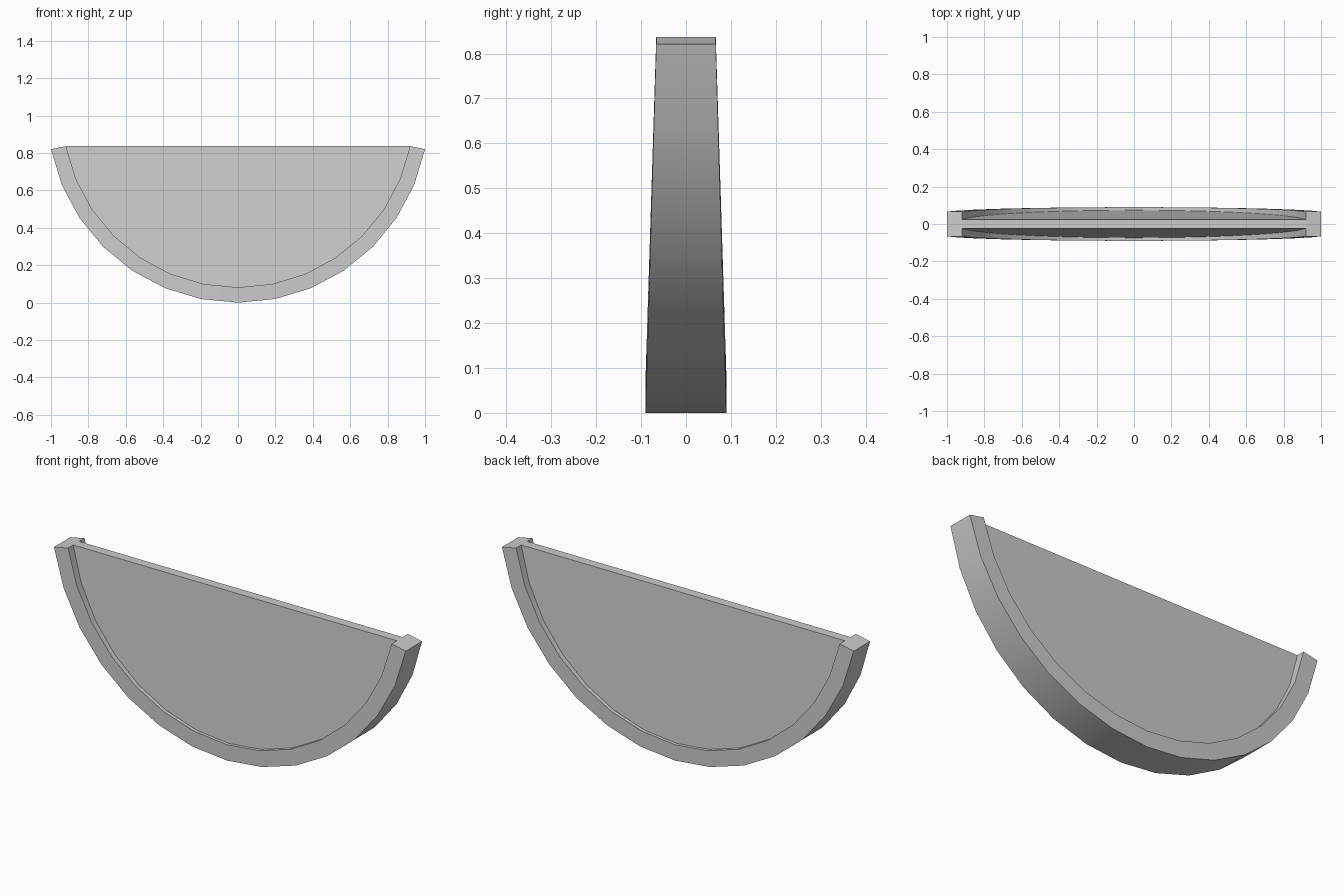
import bpy, bmesh
from math import sin, cos, radians

cube = bpy.data.objects.get("Cube")
if cube:
    bpy.data.objects.remove(cube, do_unlink=True)

R_OUT, R_IN = 1.0196, 0.938
ANGLES = [radians(11.25 * i) for i in range(-7, 8)]
TOP = R_OUT - R_IN * cos(ANGLES[0])

grey = bpy.data.materials.new("plain grey")
grey.use_nodes = True
grey.diffuse_color = (0.6, 0.6, 0.6, 1)
grey.node_tree.nodes["Principled BSDF"].inputs["Base Color"].default_value = (0.6, 0.6, 0.6, 1)


def arc_point(radius, a):
    return radius * sin(a), R_OUT - radius * cos(a)


def finish(bm, name, angle):
    bmesh.ops.recalc_face_normals(bm, faces=bm.faces)
    mesh = bpy.data.meshes.new(name)
    bm.to_mesh(mesh)
    bm.free()
    mesh.materials.append(grey)
    obj = bpy.data.objects.new(name, mesh)
    bpy.context.collection.objects.link(obj)
    bpy.ops.object.select_all(action='DESELECT')
    obj.select_set(True)
    bpy.context.view_layer.objects.active = obj
    bpy.ops.object.shade_smooth_by_angle(angle=radians(angle))


# Curved rim: rectangular section, widest at the bottom of the arc
bm = bmesh.new()
rings = []
for a in ANGLES:
    half = 0.09 - 0.029 * arc_point(R_OUT, a)[1]
    corners = ((R_OUT, -half), (R_OUT, half), (R_IN, half), (R_IN, -half))
    ring = []
    for radius, y in corners:
        x, z = arc_point(radius, a)
        ring.append(bm.verts.new((x, y, z)))
    rings.append(ring)
for r, s in zip(rings, rings[1:]):
    for k in range(4):
        n = (k + 1) % 4
        bm.faces.new((r[k], r[n], s[n], s[k]))
bm.faces.new(rings[0])
bm.faces.new(rings[-1])
finish(bm, "curved_rim", 30)

# Recessed panel: wedge that thins towards its straight top edge
bm = bmesh.new()
sides = []
for sign in (-1, 1):
    loop = []
    for a in ANGLES:
        x, z = arc_point(R_IN, a)
        half = 0.024 + 0.066 * (TOP - z)
        loop.append(bm.verts.new((x, sign * half, z)))
    bm.faces.new(loop)
    sides.append(loop)
front, back = sides
for i in range(len(front)):
    j = (i + 1) % len(front)
    bm.faces.new((front[i], front[j], back[j], back[i]))
finish(bm, "recessed_panel", 30)
